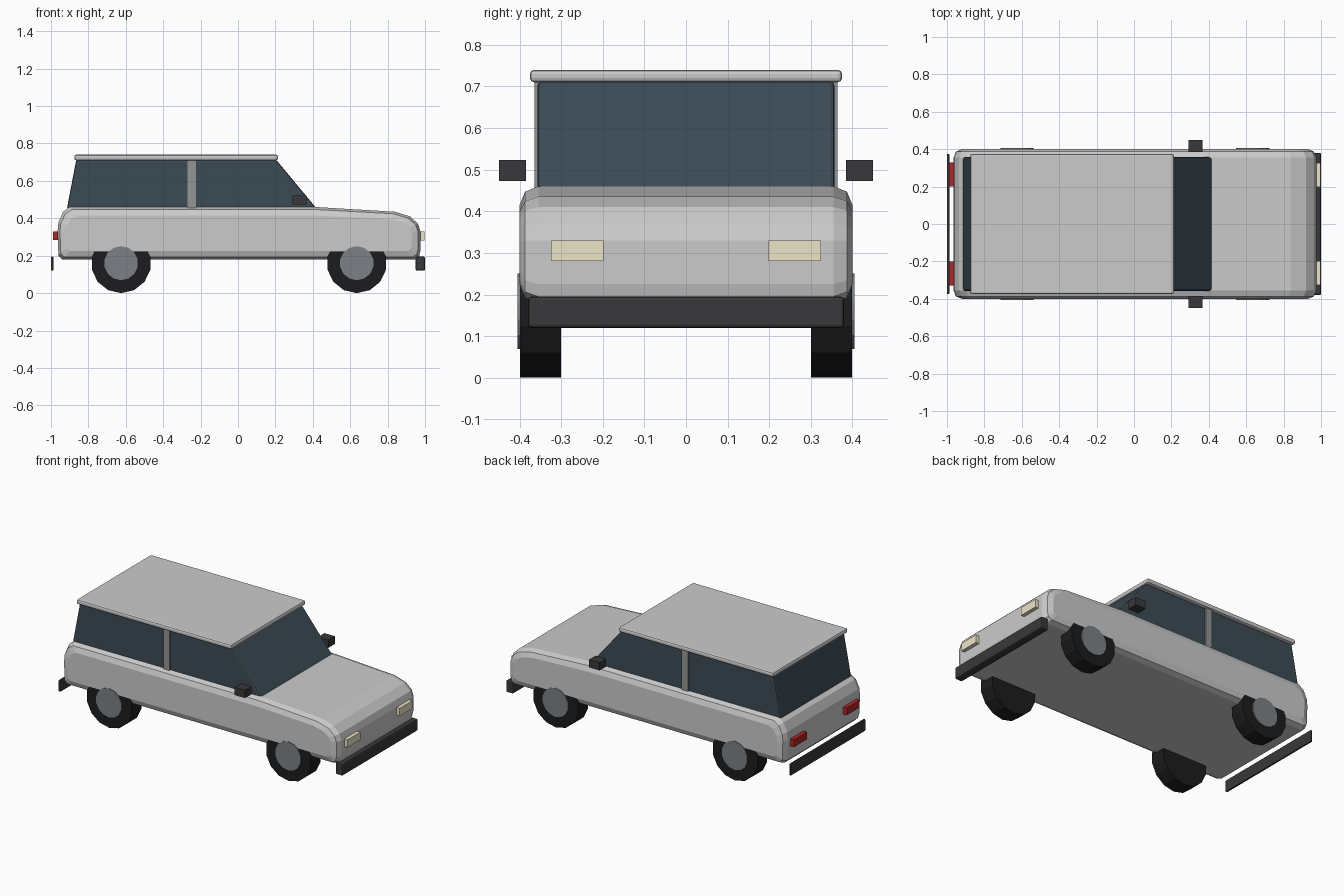
import bpy, bmesh, math
from mathutils import Matrix, Vector

if "Cube" in bpy.data.objects:
    bpy.data.objects.remove(bpy.data.objects["Cube"])


def material(name, rgb):
    m = bpy.data.materials.new(name)
    m.diffuse_color = (*rgb, 1)
    m.use_nodes = True
    m.node_tree.nodes["Principled BSDF"].inputs["Base Color"].default_value = m.diffuse_color
    return m


GLASS = material("glass", (0.045, 0.07, 0.09))
RUBBER = material("rubber", (0.012, 0.012, 0.013))
TRIM = material("trim", (0.04, 0.04, 0.045))
HUB = material("hub_metal", (0.2, 0.22, 0.24))
PILLAR = material("pillar_grey", (0.3, 0.3, 0.3))
LAMP = material("lamp", (0.85, 0.78, 0.58))
RED = material("red_lamp", (0.45, 0.02, 0.02))


def finish(name, bm, mat=None):
    bmesh.ops.recalc_face_normals(bm, faces=bm.faces)
    me = bpy.data.meshes.new(name)
    bm.to_mesh(me)
    bm.free()
    ob = bpy.data.objects.new(name, me)
    bpy.context.collection.objects.link(ob)
    if mat:
        me.materials.append(mat)
    return ob


def bevel(ob, width, segments=2):
    b = ob.modifiers.new("bevel", 'BEVEL')
    b.width, b.segments = width, segments


def box(name, x, y, z, mat=None, width=0):
    lo, hi = Vector((x[0], y[0], z[0])), Vector((x[1], y[1], z[1]))
    bm = bmesh.new()
    bmesh.ops.create_cube(bm, size=1, matrix=Matrix.Translation((lo + hi) / 2)
                          @ Matrix.Diagonal((*(hi - lo), 1)))
    ob = finish(name, bm, mat)
    if width:
        bevel(ob, width)
    return ob


def loft(name, profile, rings, mat=None):
    """Skin a side profile (x, z) across rings (y, inset)."""
    bm = bmesh.new()
    xs, zs = [p[0] for p in profile], [p[1] for p in profile]
    cx, cz = (min(xs) + max(xs)) / 2, (min(zs) + max(zs)) / 2
    hx, hz = max(xs) - cx, max(zs) - cz
    loops = [[bm.verts.new((cx + (x - cx) * (1 - d / hx), y, cz + (z - cz) * (1 - d / hz)))
              for x, z in profile] for y, d in rings]
    n = len(profile)
    for a, b in zip(loops, loops[1:]):
        for i in range(n):
            j = (i + 1) % n
            bm.faces.new((a[i], a[j], b[j], b[i]))
    bm.faces.new(loops[0])
    bm.faces.new(loops[-1])
    return finish(name, bm, mat)


def cylinder(name, x, z, y0, y1, r, mat, sides=14):
    bm = bmesh.new()
    bmesh.ops.create_cone(bm, cap_ends=True, segments=sides, radius1=r, radius2=r,
                          depth=abs(y1 - y0),
                          matrix=Matrix.Translation((x, (y0 + y1) / 2, z))
                          @ Matrix.Rotation(math.pi / 2, 4, 'X'))
    return finish(name, bm, mat)


# Lower body shell with rounded flanks
body_profile = [(-0.94, 0.18), (0.945, 0.18), (0.968, 0.195), (0.975, 0.225), (0.975, 0.33),
                (0.963, 0.37), (0.92, 0.41), (0.84, 0.435), (0.42, 0.46), (-0.90, 0.46),
                (-0.935, 0.435), (-0.96, 0.38), (-0.965, 0.33), (-0.96, 0.20)]
half = [(0.40, 0.045), (0.387, 0.013), (0.355, 0)]
loft("body", body_profile, [(-y, d) for y, d in half] + half[::-1])

# Glasshouse
cabin = loft("window_glass", [(-0.915, 0.45), (0.422, 0.45), (0.205, 0.712), (-0.865, 0.712)],
             [(-0.357, 0), (0.357, 0)], GLASS)
bevel(cabin, 0.01)

# Roof panel
box("roof", (-0.875, 0.213), (-0.375, 0.375), (0.71, 0.74), width=0.01)

# Bumpers
box("front_bumper", (0.95, 1.0), (-0.38, 0.38), (0.12, 0.195), TRIM, 0.008)
box("rear_bumper", (-1.0, -0.987), (-0.375, 0.375), (0.12, 0.195), TRIM, 0.005)

# Paired parts on both sides
for side, s in (("right", -1), ("left", 1)):
    def span(a, b):
        return tuple(sorted((s * a, s * b)))
    box(side + "_pillar", (-0.27, -0.225), span(0.34, 0.364), (0.45, 0.715), PILLAR)
    box(side + "_headlight", (0.96, 0.998), span(0.198, 0.325), (0.28, 0.33), LAMP)
    box(side + "_taillight", (-0.99, -0.95), span(0.20, 0.33), (0.283, 0.33), RED)
    box(side + "_mirror", (0.292, 0.365), span(0.385, 0.45), (0.473, 0.523), TRIM)
    for end, x in (("rear", -0.625), ("front", 0.635)):
        cylinder(f"{end}_{side}_tyre", x, 0.16, s * 0.30, s * 0.3995, 0.16, RUBBER)
        cylinder(f"{end}_{side}_hub", x, 0.16, s * 0.36, s * 0.405, 0.091, HUB)
